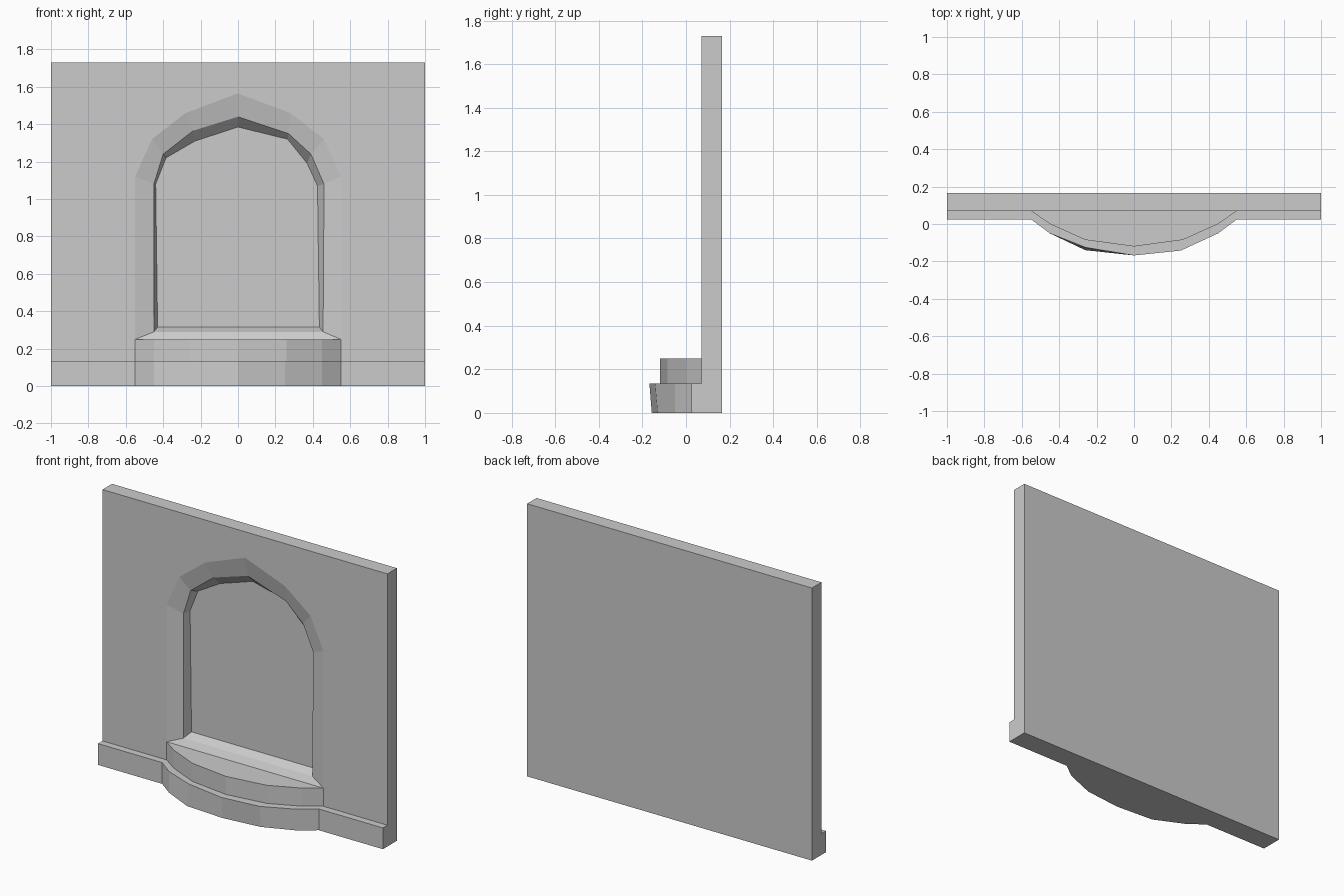
import bpy
import bmesh

cube = bpy.data.objects.get("Cube")
if cube:
    bpy.data.objects.remove(cube, do_unlink=True)

# One plain stone colour
stone = bpy.data.materials.new("grey_stone")
stone.use_nodes = True
stone.diffuse_color = (0.6, 0.6, 0.6, 1)
stone.node_tree.nodes["Principled BSDF"].inputs["Base Color"].default_value = stone.diffuse_color


def loft(bm, loops, cap_start=True, cap_end=True):
    """Bridge closed loops of equal length with quads, optionally capping the ends."""
    rings = [[bm.verts.new(point) for point in loop] for loop in loops]
    for first, second in zip(rings, rings[1:]):
        count = len(first)
        for i in range(count):
            j = (i + 1) % count
            bm.faces.new((first[i], first[j], second[j], second[i]))
    if cap_start:
        bm.faces.new(rings[0])
    if cap_end:
        bm.faces.new(rings[-1])


def finish(bm, name):
    """Weld the seams, face everything outward and make a flat-shaded object."""
    bmesh.ops.remove_doubles(bm, verts=bm.verts[:], dist=0.0005)
    bmesh.ops.recalc_face_normals(bm, faces=bm.faces[:])
    mesh = bpy.data.meshes.new(name)
    bm.to_mesh(mesh)
    bm.free()
    mesh.materials.append(stone)
    obj = bpy.data.objects.new(name, mesh)
    bpy.context.collection.objects.link(obj)
    return obj


def upright(points, y):
    return [(x, y, z) for x, z in points]


def level(points, z):
    return [(x, y, z) for x, y in points]


def mirrored(half):
    """Complete a half outline that ends on the centre line."""
    return half + [(-x, v) for x, v in reversed(half[:-1])]


wall_front, wall_back, wall_top = 0.07, 0.165, 1.73
niche_half, sill, plinth_top = 0.55, 0.25, 0.135

# Niche outlines, from the wall face to the recessed panel
arch = mirrored([(-niche_half, sill), (-niche_half, 1.12), (-0.46, 1.32),
                 (-0.28, 1.46), (0, 1.565)])
lip = [(-0.45, 0.29), (-0.45, 1.08), (-0.4, 1.24), (-0.24, 1.365), (0, 1.44),
       (0.27, 1.35), (0.39, 1.24), (0.46, 1.08), (0.455, 0.29)]
recess = [(-0.43, 0.315), (-0.44, 1.08), (-0.385, 1.22), (-0.23, 1.31), (0, 1.385),
          (0.265, 1.32), (0.37, 1.19), (0.425, 1.07), (0.435, 0.315)]

# Wall slab with the arched niche let into its front
wall = bmesh.new()
foot_left, foot_right = (-niche_half, 0), (niche_half, 0)
corners = [(1, 0), (1, wall_top), (-1, wall_top), (-1, 0)]
slab = corners + [foot_left, foot_right]
loft(wall, [upright(slab, wall_front), upright(slab, wall_back)], cap_start=False)
surround = corners + [foot_left] + arch + [foot_right]
below_sill = [foot_left, foot_right, arch[-1], arch[0]]
for panel in (surround, below_sill):
    wall.faces.new([wall.verts.new(p) for p in upright(panel, wall_front)])
loft(wall, [upright(arch, wall_front), upright(lip, 0.096), upright(recess, 0.148)],
     cap_start=False)
finish(wall, "wall_with_niche")

# Bowed upper step carrying the sill
bow = mirrored([(-niche_half, wall_front), (-0.45, 0), (-0.26, -0.085), (0, -0.12)])
step = bmesh.new()
loft(step, [level(bow, plinth_top), level(bow, sill)])
finish(step, "upper_step")

# Plinth along the wall, bowing out under the step with a slightly uneven face
ends = [(1, 0.025), (1, wall_front), (-1, wall_front), (-1, 0.025)]
bow_start = [(-niche_half, 0.025), (-0.45, -0.05)]
bow_end = [(-x, y) for x, y in reversed(bow_start)]
plan_low = ends + bow_start + [(-0.26, -0.14), (0, -0.157), (0.25, -0.13)] + bow_end
plan_high = ends + bow_start + [(-0.26, -0.125), (0, -0.168), (0.25, -0.142)] + bow_end
plinth = bmesh.new()
loft(plinth, [level(plan_low, 0), level(plan_high, plinth_top)])
finish(plinth, "plinth")
